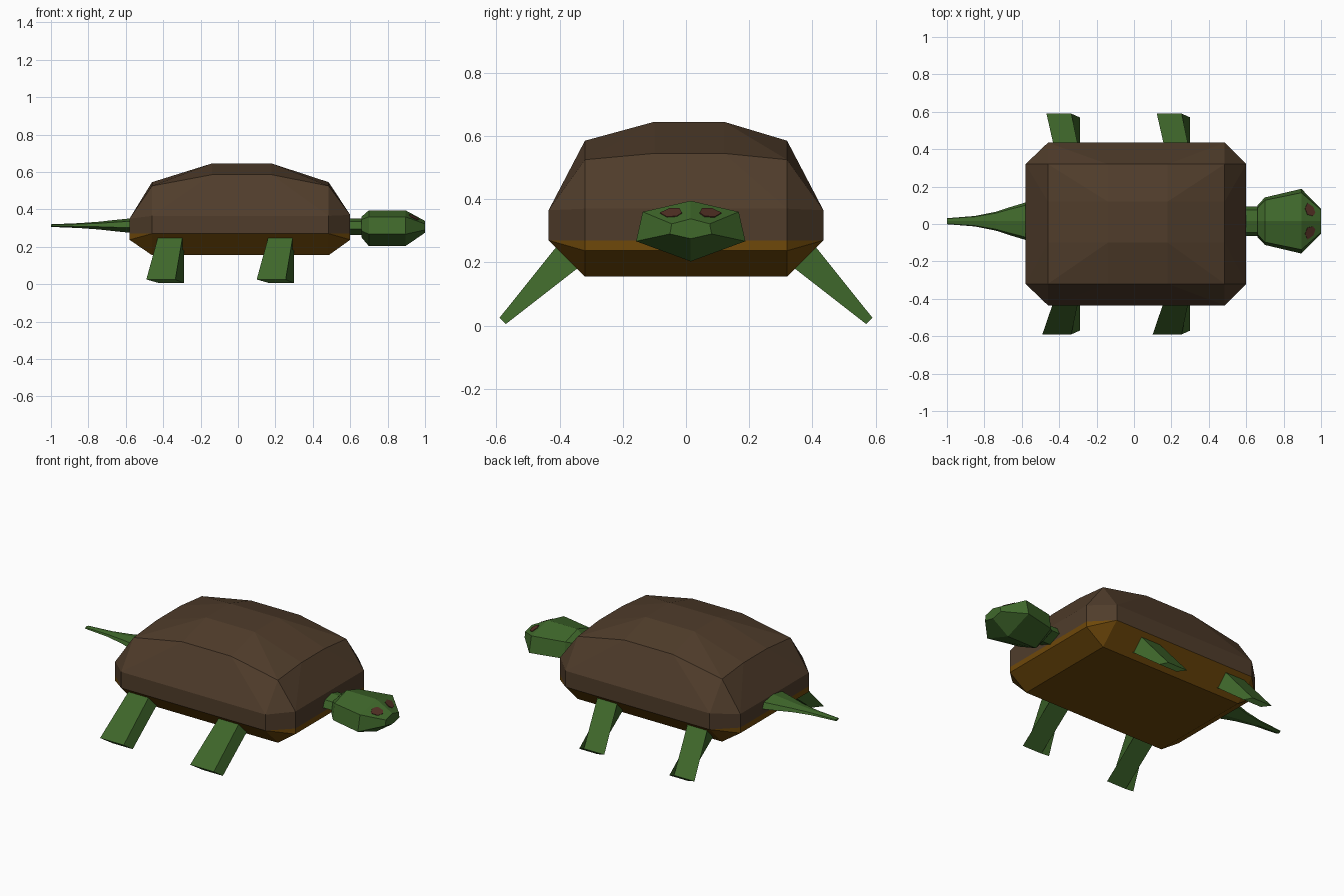
import bpy, bmesh
from mathutils import Vector

if "Cube" in bpy.data.objects:
    bpy.data.objects.remove(bpy.data.objects["Cube"])


def material(name, rgb):
    m = bpy.data.materials.new(name)
    m.diffuse_color = (*rgb, 1)
    m.use_nodes = True
    m.node_tree.nodes["Principled BSDF"].inputs["Base Color"].default_value = m.diffuse_color
    return m


SHELL = material("shell brown", (0.080, 0.046, 0.024))
BELLY = material("belly ochre", (0.156, 0.065, 0.003))
SKIN = material("skin green", (0.050, 0.138, 0.024))
EYE = material("eye brown", (0.085, 0.030, 0.018))


def finish(name, bm, mat):
    bmesh.ops.recalc_face_normals(bm, faces=bm.faces)
    mesh = bpy.data.meshes.new(name)
    bm.to_mesh(mesh)
    bm.free()
    mesh.materials.append(mat)
    ob = bpy.data.objects.new(name, mesh)
    bpy.context.collection.objects.link(ob)
    return ob


def hull(name, points, mat, open_z=None):
    """Convex body; faces lying in the plane z = open_z are left out."""
    bm = bmesh.new()
    vs = [bm.verts.new(p) for p in points]
    bmesh.ops.convex_hull(bm, input=vs)
    if open_z is not None:
        inner = [f for f in bm.faces if all(abs(v.co.z - open_z) < 1e-4 for v in f.verts)]
        bmesh.ops.delete(bm, geom=inner, context='FACES')
    bmesh.ops.dissolve_limit(bm, angle_limit=0.01, verts=bm.verts, edges=bm.edges)
    return finish(name, bm, mat)


def loft(name, rings, mat):
    """Skin a list of equal-length rings and cap both ends."""
    bm = bmesh.new()
    rows = [[bm.verts.new(p) for p in r] for r in rings]
    n = len(rows[0])
    for a, b in zip(rows, rows[1:]):
        for i in range(n):
            j = (i + 1) % n
            bm.faces.new((a[i], a[j], b[j], b[i]))
    bm.faces.new(rows[0])
    bm.faces.new(rows[-1])
    return finish(name, bm, mat)


# Body outline: outer limits, and the inner lines where the bevels begin
X0, X1, Y1 = -0.58, 0.60, 0.435
XI0, XI1, YI = -0.46, 0.485, 0.32
SEAM = 0.27


def octagon(z_side, z_back, z_front):
    pts = []
    for s in (-1, 1):
        pts += [(XI0, s * Y1, z_side), (XI1, s * Y1, z_side),
                (X0, s * YI, z_back), (X1, s * YI, z_front)]
    return pts


# Shell: upright band below a domed grid
dome = []
for i, x in enumerate((XI0, -0.14, 0.18, XI1)):
    for j, y in enumerate((-YI, -0.10, 0.12, YI)):
        mid_x, mid_y = i in (1, 2), j in (1, 2)
        z = 0.645 if mid_x and mid_y else 0.585 if mid_x else 0.545 if mid_y else 0.525
        dome.append((x, y, z))
hull("shell", octagon(SEAM, SEAM, SEAM) + octagon(0.365, 0.35, 0.37) + dome, SHELL, SEAM)

# Belly: bevelled underside
base = [(x, s * YI, 0.155) for x in (XI0, XI1) for s in (-1, 1)]
ends = [(x, s * YI, 0.237) for x in (X0, X1) for s in (-1, 1)]
hull("belly", octagon(SEAM, SEAM, SEAM) + ends + base, BELLY, SEAM)

CY = 0.015  # centre line of head and tail


def six(x, top, z_up, z_low, bottom, w_up, w_low):
    """Six-sided cross-section, wider at its lower shoulders."""
    return [(x, CY, top), (x, CY + w_up, z_up), (x, CY + w_low, z_low),
            (x, CY, bottom), (x, CY - w_low, z_low), (x, CY - w_up, z_up)]


# Neck and head
loft("neck", [six(0.56, 0.35, 0.335, 0.295, 0.262, 0.06, 0.078),
              six(0.68, 0.35, 0.335, 0.295, 0.262, 0.06, 0.078)], SKIN)
brow = six(0.895, 0.395, 0.36, 0.267, 0.203, 0.152, 0.173)
nose = six(1.00, 0.338, 0.322, 0.29, 0.275, 0.06, 0.066)
loft("head", [six(0.66, 0.36, 0.345, 0.285, 0.25, 0.07, 0.085),
              six(0.70, 0.395, 0.36, 0.267, 0.203, 0.112, 0.127),
              brow, nose], SKIN)

# Eyes: thin plates on the sloping forehead
for side, k in (("left", 1), ("right", 5)):
    a, b, c, d = (Vector(p) for p in (brow[0], brow[k], nose[k], nose[0]))
    normal = (b - a).cross(d - a).normalized()
    if normal.z < 0:
        normal.negate()

    def spot(u, v):
        return a.lerp(b, u).lerp(d.lerp(c, u), v)

    outline = [spot(u, v) for u, v in ((0.28, 0.3), (0.5, 0.18), (0.78, 0.3),
                                       (0.78, 0.6), (0.5, 0.7), (0.28, 0.58))]
    loft(side + "_eye", [[p - normal * 0.002 for p in outline],
                         [p + normal * 0.003 for p in outline]], EYE)

# Tail: flattened and tapering to a blunt tip
tail = []
for x, w, h in ((-0.54, 0.12, 0.045), (-0.58, 0.10, 0.038), (-0.66, 0.076, 0.030),
                (-0.74, 0.050, 0.021), (-0.85, 0.028, 0.013), (-1.0, 0.016, 0.007)):
    z = 0.313
    tail.append(six(x, z + h, z + h * 0.6, z - h * 0.3, z - h, w * 0.85, w))
loft("tail", tail, SKIN)

# Legs: splayed paddles, the right pair swept a little further back
for side, s, sweep in (("right", -1, 0.0), ("left", 1, 0.022)):
    for pair, dx in (("back", 0.0), ("front", 0.59)):
        foot = [(-0.49 + sweep, 0.59, 0.025), (-0.335, 0.59, 0.025),
                (-0.29, 0.57, 0.005), (-0.42 + sweep * 0.5, 0.57, 0.005)]
        hip = [(-0.425, 0.40, 0.262), (-0.295, 0.40, 0.262),
               (-0.29, 0.30, 0.215), (-0.42, 0.30, 0.215)]
        loft(f"{pair}_{side}_leg",
             [[(x + dx, s * y, z) for x, y, z in ring] for ring in (foot, hip)], SKIN)
